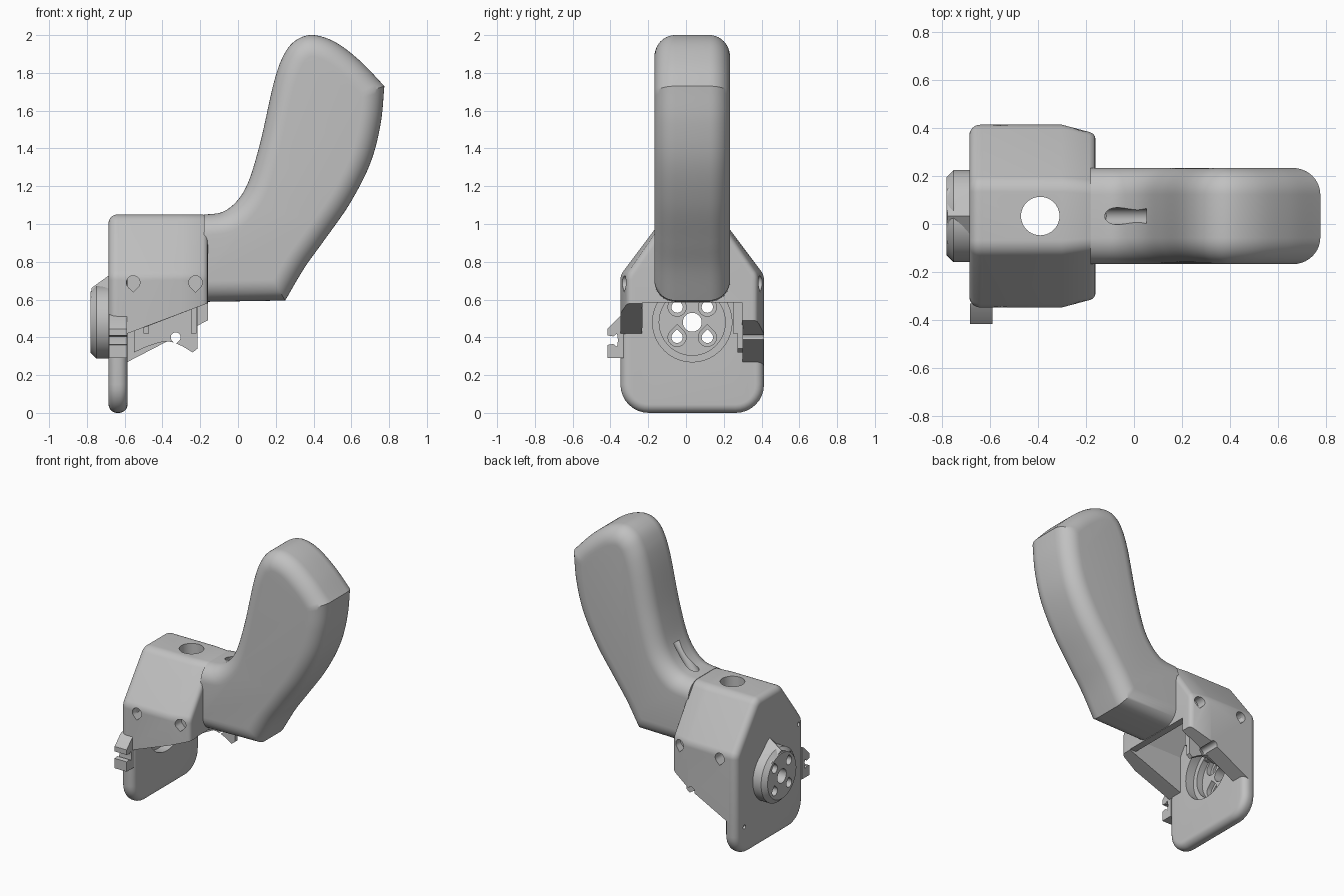
import bpy, bmesh
from math import cos, sin, pi, radians
from mathutils import Vector, Matrix

cube = bpy.data.objects.get("Cube")
if cube:
    bpy.data.objects.remove(cube, do_unlink=True)

MID = 0.033  # y of the symmetry plane
AXIS_Z = 0.48  # height of the mounting disc axis

grey = bpy.data.materials.new("plain grey")
grey.use_nodes = True
grey.diffuse_color = (0.53, 0.53, 0.53, 1)
grey.node_tree.nodes["Principled BSDF"].inputs["Base Color"].default_value = grey.diffuse_color


def add_mesh(name, bm):
    bmesh.ops.recalc_face_normals(bm, faces=bm.faces)
    mesh = bpy.data.meshes.new(name)
    bm.to_mesh(mesh)
    bm.free()
    mesh.materials.append(grey)
    obj = bpy.data.objects.new(name, mesh)
    bpy.context.scene.collection.objects.link(obj)
    return obj


def inset(points, d):
    """Offset a closed counter-clockwise outline inwards."""
    result = []
    for i, p in enumerate(points):
        e1 = (p - points[i - 1]).normalized()
        e2 = (points[(i + 1) % len(points)] - p).normalized()
        n1, n2 = Vector((-e1.y, e1.x)), Vector((-e2.y, e2.x))
        result.append(p + (n1 + n2) * (d / (1 + n1.dot(n2))))
    return result


def loft(name, outline, rings, axis, shape=list):
    """Stack copies of an outline at (position, inset) along an axis."""
    outline = [Vector(p) for p in outline]
    if sum(outline[i - 1].cross(p) for i, p in enumerate(outline)) < 0:
        outline.reverse()
    place = {"X": lambda u, v, w: (w, u, v), "Y": lambda u, v, w: (u, w, v),
             "Z": lambda u, v, w: (u, v, w)}[axis]
    bm = bmesh.new()
    loops = [[bm.verts.new(place(p.x, p.y, w)) for p in shape(inset(outline, d))]
             for w, d in rings]
    for a, b in zip(loops, loops[1:]):
        for i in range(len(a)):
            bm.faces.new((a[i - 1], a[i], b[i], b[i - 1]))
    bm.faces.new(loops[0])
    bm.faces.new(loops[-1])
    return add_mesh(name, bm)


def prism(name, outline, a, b, axis):
    return loft(name, outline, [(a, 0), (b, 0)], axis)


def pillow_rings(a, b, r, steps=8):
    """Rings for a slab whose two rims are rounded."""
    angles = [pi / 2 * i / steps for i in range(steps + 1)]
    low = [(a + r - r * sin(t), r - r * cos(t)) for t in reversed(angles)]
    return low + [(a + b - w, d) for w, d in reversed(low)]


def rounded(corners, steps=8):
    """Polygon with a fillet radius on each corner (u, v, radius)."""
    pts = [Vector(c[:2]) for c in corners]
    out = []
    for i, p in enumerate(pts):
        d1 = (pts[i - 1] - p).normalized()
        d2 = (pts[(i + 1) % len(pts)] - p).normalized()
        half = d1.angle(d2) / 2
        r = corners[i][2]
        centre = p + (d1 + d2).normalized() * (r / sin(half))
        reach = r * cos(half) / sin(half)
        s = (p + d1 * reach - centre).normalized()
        e = (p + d2 * reach - centre).normalized()
        out += [centre + s.slerp(e, k / steps) * r for k in range(steps + 1)]
    return out


def spline(pts, steps=7):
    """Smooth curve through points."""
    p = [Vector(q) for q in pts]
    p = [2 * p[0] - p[1]] + p + [2 * p[-1] - p[-2]]
    out = []
    for a, b, c, d in zip(p, p[1:], p[2:], p[3:]):
        for k in range(steps):
            t = k / steps
            out.append(0.5 * (2 * b + (c - a) * t + (2 * a - 5 * b + 4 * c - d) * t ** 2
                              + (3 * b - a - 3 * c + d) * t ** 3))
    return out + [p[-2]]


def circle(u, v, r, n=40):
    return [(u + r * cos(2 * pi * i / n), v + r * sin(2 * pi * i / n)) for i in range(n)]


def teardrop(u, v, r, up=1, n=24):
    arc = [radians(135 + 270 * i / n) for i in range(n + 1)]
    return [(u + r * cos(t), v + up * r * sin(t)) for t in arc] + [(u, v + up * r * 1.41)]


def cut(targets, cutters):
    for obj in targets:
        bpy.context.view_layer.objects.active = obj
        for c in cutters:
            mod = obj.modifiers.new("cut", "BOOLEAN")
            mod.operation, mod.solver, mod.object = "DIFFERENCE", "EXACT", c
            bpy.ops.object.modifier_apply(modifier=mod.name)
    for c in cutters:
        bpy.data.objects.remove(c, do_unlink=True)


# Curved grip with rounded rims: control points run up the front and back down the rear
front = [(0.25, 0.595), (0.35, 0.765), (0.45, 0.905), (0.59, 1.105), (0.7, 1.32),
         (0.755, 1.53), (0.775, 1.73)]
back = [(0.65, 1.86), (0.52, 1.96), (0.4, 2.0), (0.31, 1.975), (0.245, 1.9), (0.19, 1.75),
        (0.115, 1.42), (0.04, 1.19), (-0.06, 1.075), (-0.18, 1.05), (-0.35, 1.05)]
tip = len(front)
grip = loft("grip", [(-0.35, 0.585)] + front + back, pillow_rings(MID - 0.2, MID + 0.2, 0.11, 10),
            "Y", lambda p: [p[0]] + spline(p[1:tip + 1]) + spline(p[tip:])[1:])

# Trim the grip where it meets the housing and drill its slanted screw hole
trim = prism("trim", [(-1, 0), (-0.18, 0), (-0.18, 2.2), (-1, 2.2)], -1, 1, "Y")
screw = prism("screw", circle(0, 0, 0.035), -0.12, 0.2, "Z")
screw.data.transform(Matrix.Translation((-0.075, MID, 1.06)) @ Matrix.Rotation(radians(35), 4, "Y"))
cut([grip], [trim, screw])

# Back plate and housing share one outline
half = [(0.38, 0, 0.15), (0.38, 0.73, 0.08), (0.14, 1.05, 0.08)]
outline = rounded([(MID + y, z, r) for y, z, r in half]
                  + [(MID - y, z, r) for y, z, r in reversed(half)])
plate = loft("back_plate", outline, pillow_rings(-0.685, -0.585, 0.045), "X")
housing = loft("housing", outline, [(-0.64, 0), (-0.3, 0), (-0.185, 0), (-0.17, 0.008),
                                    (-0.162, 0.02), (-0.16, 0.035)], "X")
for v in housing.data.vertices:
    if v.co.x > -0.2:
        v.co.y = MID + (v.co.y - MID) * 0.92

# Hollow the housing, slope its lower edges and open the underside
cavity = [(MID + s * y, z) for s, y, z in
          [(-1, 0.265, -0.2), (1, 0.265, -0.2), (1, 0.265, 0.68), (1, 0.09, 0.96),
           (-1, 0.09, 0.96), (-1, 0.265, 0.68)]]
cut([housing], [
    prism("hollow", cavity, -0.7, -0.21, "X"),
    prism("right_slope", [(-0.7, -0.2), (-0.1, -0.2), (-0.1, 0.603), (-0.7, 0.377)], -1, MID, "Y"),
    prism("left_slope", [(-0.7, -0.2), (-0.1, -0.2), (-0.1, 0.521), (-0.7, 0.21)], MID - 0.01, 1, "Y"),
    prism("end_opening", [(-0.3, -0.3), (0, -0.3), (0, 0.585), (-0.3, 0.585)],
          MID - 0.264, MID + 0.264, "Y"),
    prism("top_hole", circle(-0.39, MID, 0.08), 0.8, 1.2, "Z")])

# Screw pockets on both sides of the housing
for s in (-1, 1):
    for x in (-0.555, -0.225):
        cut([housing], [prism("pocket", teardrop(x, 0.69, 0.036, -1),
                              MID + s * 0.3, MID + s * 0.5, "Y")])

# Mounting disc with a chamfered face and a pointed crest
disc = loft("mounting_disc", circle(MID, AXIS_Z, 0.192, 64),
            [(-0.78, 0.03), (-0.75, 0), (-0.66, 0)], "X")
crest = prism("disc_crest", [(MID - 0.136, 0.616), (MID + 0.136, 0.616), (MID, 0.745)],
              -0.775, -0.66, "X")
for v in crest.data.vertices:
    if v.co.x < -0.7:
        v.co.z = 0.61 + (v.co.z - 0.616) * 0.4
        v.co.y = MID + (v.co.y - MID) * 0.85

# Recess, centre bore and stepped bolt holes through plate and disc
cut([plate], [prism("recess", circle(MID, AXIS_Z, 0.21, 64), -0.65, -0.5, "X")])
bores = [prism("inner_recess", circle(MID, AXIS_Z, 0.175, 64), -0.695, -0.5, "X"),
         prism("centre_bore", circle(MID, AXIS_Z, 0.05), -0.9, -0.5, "X")]
bores += [loft("bolt_bore", teardrop(MID + sy * 0.08, AXIS_Z + sz * 0.08, 0.03),
               [(-0.9, 0), (-0.73, 0), (-0.729, -0.018), (-0.5, -0.018)], "X")
          for sy in (-1, 1) for sz in (-1, 1)]
cut([plate, disc], bores)
cut([plate], [prism("pin_hole", circle(y, z, 0.014, 16), -0.8, -0.64, "X")
              for y, z in [(-0.29, 0.7), (0.32, 0.2)]])

# Notched cable hook on the right edge of the plate
hook = prism("cable_hook", [(-0.33, 0.52), (-0.35, 0.51), (-0.415, 0.445), (-0.415, 0.41),
                            (-0.385, 0.405), (-0.365, 0.42), (-0.36, 0.385), (-0.365, 0.35),
                            (-0.385, 0.365), (-0.415, 0.36), (-0.415, 0.29), (-0.33, 0.29)],
             -0.683, -0.588, "X")

# Arched inner panel with a hole, hanging inside the left wall
arch = spline([(-0.55, 0.32), (-0.47, 0.355), (-0.38, 0.378), (-0.31, 0.36), (-0.24, 0.32)])
panel = prism("inner_panel", arch + [Vector((-0.215, 0.34)), Vector((-0.215, 0.6)),
                                     Vector((-0.55, 0.6))], 0.272, 0.302, "Y")
cut([panel, housing], [prism("panel_hole", teardrop(-0.33, 0.4, 0.026, -1), 0.2, 0.5, "Y")])

# Ribs along the inside walls
ribs = [prism("left_rib", [(x, 0.42), (x + 0.03, 0.42), (x + 0.03, 0.66), (x, 0.66)],
              0.25, 0.3, "Y") for x in (-0.5, -0.25)]
ribs.append(prism("right_rib", [(-0.5, 0.45), (-0.24, 0.55), (-0.24, 0.58), (-0.5, 0.58)],
                  -0.26, -0.23, "Y"))

# Smooth shading with sharp edges kept
bpy.ops.object.select_all(action="DESELECT")
for obj in [grip, plate, housing, disc, crest, hook, panel] + ribs:
    obj.select_set(True)
bpy.context.view_layer.objects.active = grip
bpy.ops.object.shade_smooth_by_angle(angle=radians(30))
